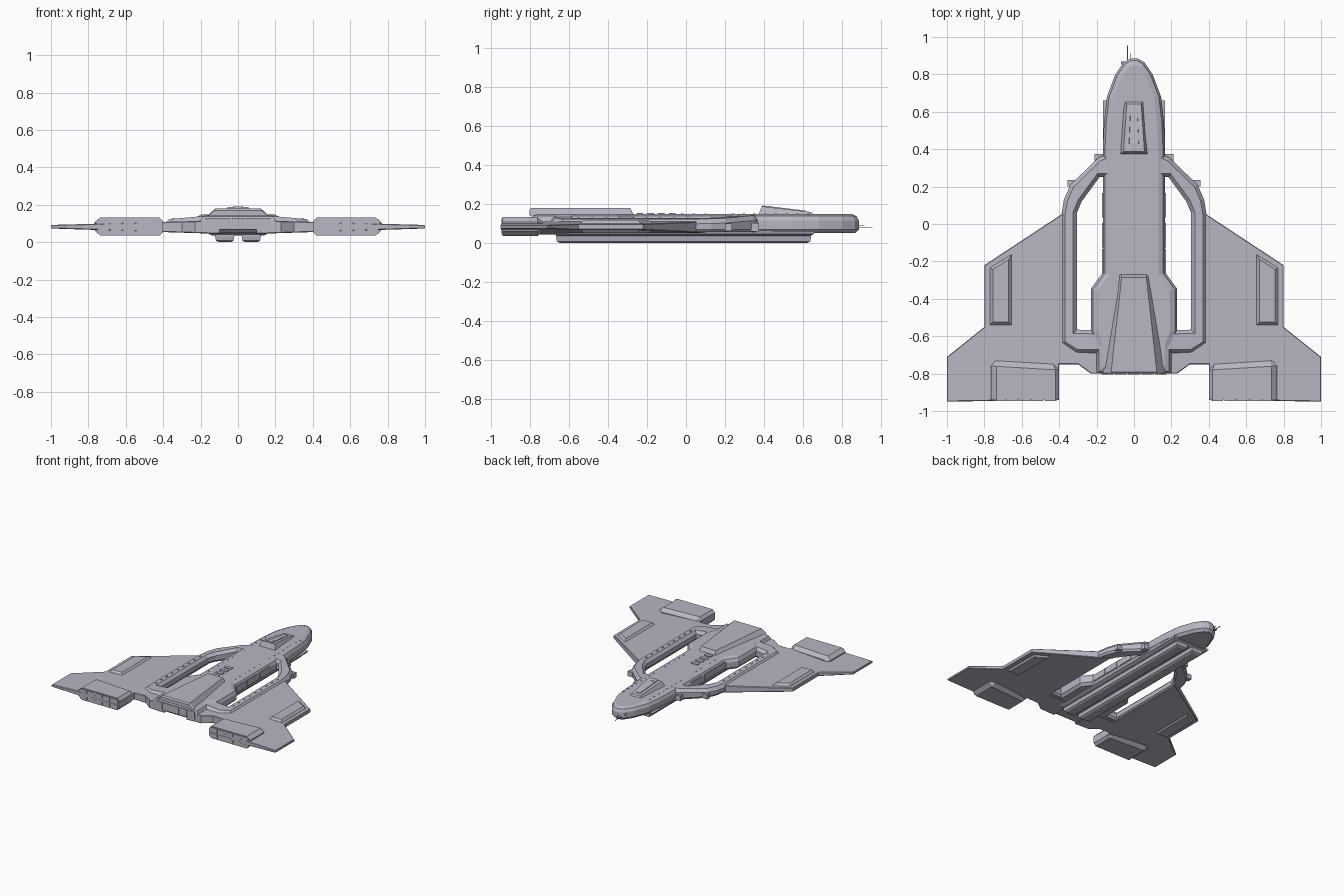
import bpy, bmesh
from mathutils import Vector

if "Cube" in bpy.data.objects:
    bpy.data.objects.remove(bpy.data.objects["Cube"])

GREY = (0.48, 0.47, 0.55, 1)
mat = bpy.data.materials.new("pale lavender grey")
mat.use_nodes = True
mat.diffuse_color = GREY
mat.node_tree.nodes["Principled BSDF"].inputs["Base Color"].default_value = GREY


def finish(name, bm, mirror):
    bmesh.ops.recalc_face_normals(bm, faces=bm.faces)
    me = bpy.data.meshes.new(name)
    bm.to_mesh(me)
    bm.free()
    me.materials.append(mat)
    ob = bpy.data.objects.new(name, me)
    bpy.context.collection.objects.link(ob)
    if mirror:
        ob.modifiers.new("mirror", 'MIRROR').use_clip = False
    return ob


def loft(name, rings, mirror=False):
    """Skin a stack of equal-length rings and cap both ends."""
    bm = bmesh.new()
    vs = [[bm.verts.new(p) for p in r] for r in rings]
    n = len(vs[0])
    for a, b in zip(vs, vs[1:]):
        for i in range(n):
            j = (i + 1) % n
            bm.faces.new((a[i], a[j], b[j], b[i]))
    bm.faces.new(vs[0])
    bm.faces.new(vs[-1])
    return finish(name, bm, mirror)


def offset(pts, d):
    """Move a polygon's edges inward by d."""
    ps = [Vector(p) for p in pts]
    area = sum(a.x * b.y - b.x * a.y for a, b in zip(ps, ps[1:] + ps[:1]))
    s = 1 if area > 0 else -1
    out = []
    for i, p in enumerate(ps):
        e1 = (p - ps[i - 1]).normalized()
        e2 = (ps[(i + 1) % len(ps)] - p).normalized()
        n1, n2 = Vector((-e1.y, e1.x)) * s, Vector((-e2.y, e2.x)) * s
        out.append(p + (n1 + n2) / max(0.4, 1 + n1.dot(n2)) * d)
    return out


def slab(name, pts, layers, mirror=False, axis='z'):
    """Layers are (height, inset, slope along u, slope along v)."""
    rings = []
    for h, inset, *slope in layers:
        su, sv = slope or (0, 0)
        ring = [(p.x, p.y, h + su * p.x + sv * p.y) for p in offset(pts, inset)]
        rings.append(ring if axis == 'z' else [(u, w, v) for u, v, w in ring])
    return loft(name, rings, mirror)


def boxes(name, items, mirror=False):
    """One object made of boxes given as (centre, size)."""
    bm = bmesh.new()
    for c, size in items:
        for v in bmesh.ops.create_cube(bm, size=1)["verts"]:
            v.co = Vector(c) + Vector([a * b for a, b in zip(v.co, size)])
    return finish(name, bm, mirror)


def sym(half):
    return half + [(-x, y) for x, y in reversed(half)]


def rect(x0, x1, y0, y1):
    return [(x0, y0), (x1, y0), (x1, y1), (x0, y1)]


# Main hull: rounded nose, straight waist, flared stern
hull = sym([(.02, .885), (.055, .865), (.1, .8), (.145, .68), (.16, .55),
            (.167, .4), (.167, -.26), (.23, -.345), (.23, -.58),
            (.2, -.66), (.2, -.8)])
slab("hull", hull, [(.05, .02), (.07, 0), (.115, 0), (.137, .012), (.148, .037)])

# Stern engine block, widening toward the rear
def block_ring(y, base, top, z):
    return [(-base, y, .14), (base, y, .14), (top, y, z), (-top, y, z)]

loft("stern_block", [block_ring(-.8, .165, .122, .17),
                     block_ring(-.79, .165, .122, .18),
                     block_ring(-.285, .08, .066, .178),
                     block_ring(-.268, .08, .07, .145)])

# Canopy with side rails and rear hump
canopy = sym([(.075, .37), (.055, .66)])
slab("canopy", canopy, [(.14, 0), (.232, .018, 0, -.115)])
slab("canopy_ridge", sym([(.035, .39), (.025, .62)]),
     [(.14, 0), (.239, .008, 0, -.12)])
boxes("canopy_hump", [((0, .41, .185), (.03, .04, .01))])

# Side frames looping from the forward hull to the stern
frame = [(.12, .385), (.19, .355), (.34, .21), (.375, .13), (.39, .04),
         (.39, -.64), (.31, -.69), (.12, -.69),
         (.12, -.57), (.305, -.565), (.305, .06), (.28, .12), (.185, .25), (.12, .25)]
slab("side_frame", frame,
     [(.055, .012), (.07, 0), (.133, 0, -.09, 0), (.156, .02, -.09, 0)], True)

# Wings, thin at the tips
wing = [(.31, .1), (.39, .05), (.8, -.22), (.8, -.55), (1, -.71), (1, -.95),
        (.4, -.94), (.4, -.75), (.3, -.75), (.23, -.8), (.1, -.8),
        (.1, -.6), (.31, -.6)]
slab("wing", wing, [(.041, .004, .032, 0), (.045, 0, .032, 0),
                    (.115, 0, -.027, 0), (.119, .004, -.027, 0)], True)

# Wing pods
pod = [(.655, -.162), (.77, -.235), (.77, -.54), (.655, -.54)]
slab("wing_pod", pod, [(.052, .015), (.068, 0), (.1, 0), (.116, .015)], True)

# Engine nacelles at the trailing edge
nacelle = [(.4, .055), (.42, .035), (.735, .035), (.765, .06),
           (.765, .108), (.735, .132), (.42, .132), (.4, .11)]
slab("engine_nacelle", nacelle,
     [(-.94, 0), (-.805, 0, .06, 0), (-.775, .025, .06, 0)], True, 'y')

# Exhaust panels
grid = [((.445 + .069 * i, -.941, z), (.06, .008, .036))
        for i in range(5) for z in (.062, .106)]
boxes("nacelle_exhaust", grid, True)
boxes("stern_exhaust", [((.072 * i, -.801, .098), (.062, .008, .06))
                        for i in range(-2, 3)])

# Belly plate and twin keels
slab("belly_plate", rect(-.165, .165, -.68, .66),
     [(.036, .025), (.046, .005), (.06, 0)])
slab("keel", rect(.02, .122, -.665, .64),
     [(0, .018), (.008, .004), (.03, 0), (.045, 0)], True)

# Docking blocks beside the frames
boxes("docking_block", [((.185, .352, .08), (.05, .042, .042)),
                        ((.332, .218, .08), (.046, .036, .04))], True)

# Raised flank panels and deck ribs
boxes("flank_panel", [((.158, y, .098), (.026, .13, .05))
                      for y in (.1, -.06, -.2)], True)
boxes("deck_rib", [((-.035, -.07 - .055 * i, .149), (.06, .03, .008))
                   for i in range(4)])

# Small deck fittings along the hull and the frames
fittings = [((.118, .24 + .055 * i, .147), (.008, .012, .006)) for i in range(8)]
fittings += [((.118, -.2 + .06 * i, .147), (.008, .012, .006)) for i in range(6)]
fittings += [((.345, -.55 + .07 * i, .126), (.008, .014, .006)) for i in range(9)]
boxes("deck_fitting", fittings, True)

# Nose antennas
boxes("nose_antenna", [((-.035, .905, .08), (.004, .1, .004)),
                       ((-.02, .89, .09), (.003, .05, .003)),
                       ((-.06, .86, .1), (.02, .015, .012))])
